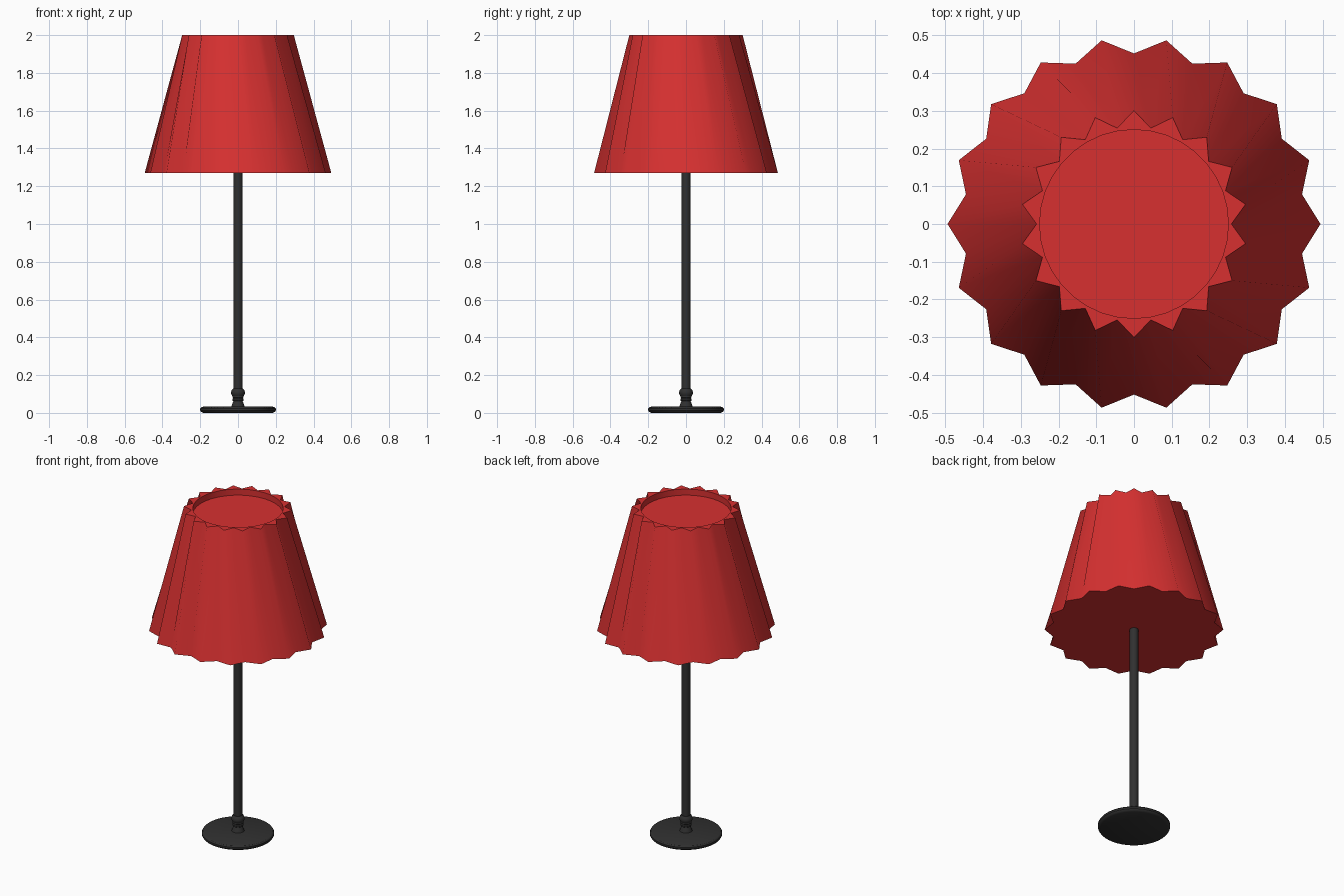
import bpy, bmesh
from math import sin, cos, pi

if "Cube" in bpy.data.objects:
    bpy.data.objects.remove(bpy.data.objects["Cube"])


def material(name, rgb):
    m = bpy.data.materials.new(name)
    m.diffuse_color = (*rgb, 1)
    m.use_nodes = True
    m.node_tree.nodes["Principled BSDF"].inputs["Base Color"].default_value = m.diffuse_color
    return m


def ring(bm, n, radii, z, turn=0):
    """Ring of n vertices whose radius cycles through radii."""
    return [bm.verts.new((radii[i % len(radii)] * cos(2 * pi * i / n + turn),
                          radii[i % len(radii)] * sin(2 * pi * i / n + turn), z))
            for i in range(n)]


def bridge(bm, a, b):
    n = len(a)
    return [bm.faces.new((a[i], a[(i + 1) % n], b[(i + 1) % n], b[i])) for i in range(n)]


def finish(bm, name, mat):
    bmesh.ops.recalc_face_normals(bm, faces=bm.faces)
    me = bpy.data.meshes.new(name)
    bm.to_mesh(me)
    bm.free()
    ob = bpy.data.objects.new(name, me)
    bpy.context.collection.objects.link(ob)
    me.materials.append(mat)
    return ob


def lathe(name, profile, mat, n=48):
    """Closed turned part from (radius, z) points."""
    bm = bmesh.new()
    rings = [ring(bm, n, [r], z) for r, z in profile]
    for a, b in zip(rings, rings[1:]):
        bridge(bm, a, b)
    bm.faces.new(rings[0])
    bm.faces.new(rings[-1])
    ob = finish(bm, name, mat)
    bpy.context.view_layer.objects.active = ob
    ob.select_set(True)
    bpy.ops.object.shade_smooth_by_angle(angle=pi / 6)
    ob.select_set(False)


dark = material("dark_metal", (0.03, 0.03, 0.03))
red = material("red_fabric", (0.68, 0.03, 0.03))

# Base plate with rounded rim
lathe("base_plate", [(0.185, 0), (0.195, 0.005), (0.2, 0.012), (0.2, 0.022),
                     (0.195, 0.029), (0.185, 0.033)], dark, 64)

# Turned collar
lathe("collar", [(0.036, 0.03), (0.033, 0.04), (0.025, 0.062), (0.03, 0.066), (0.03, 0.074),
                 (0.025, 0.078), (0.03, 0.082), (0.03, 0.09), (0.036, 0.1), (0.037, 0.11),
                 (0.034, 0.12), (0.026, 0.13)], dark)

# Pole
lathe("pole", [(0.024, 0.12), (0.024, 1.28)], dark, 32)

# Pleated shade: 18 pleats twisting by half a pleat, recessed round top
bm = bmesh.new()
bottom = ring(bm, 36, [0.494, 0.452], 1.27)
top = ring(bm, 36, [0.3, 0.258], 2.0, -pi / 18)
lip = ring(bm, 36, [0.25], 2.0, -pi / 18)
floor = ring(bm, 36, [0.25], 1.963, -pi / 18)
for f in bridge(bm, bottom, top) + bridge(bm, lip, floor):
    f.smooth = True
bridge(bm, top, lip)
bm.faces.new(floor)
bm.faces.new(bottom)
for loop in (bottom, top, lip, floor):
    for a, b in zip(loop, loop[1:] + loop[:1]):
        bm.edges.get((a, b)).smooth = False
finish(bm, "lamp_shade", red)
